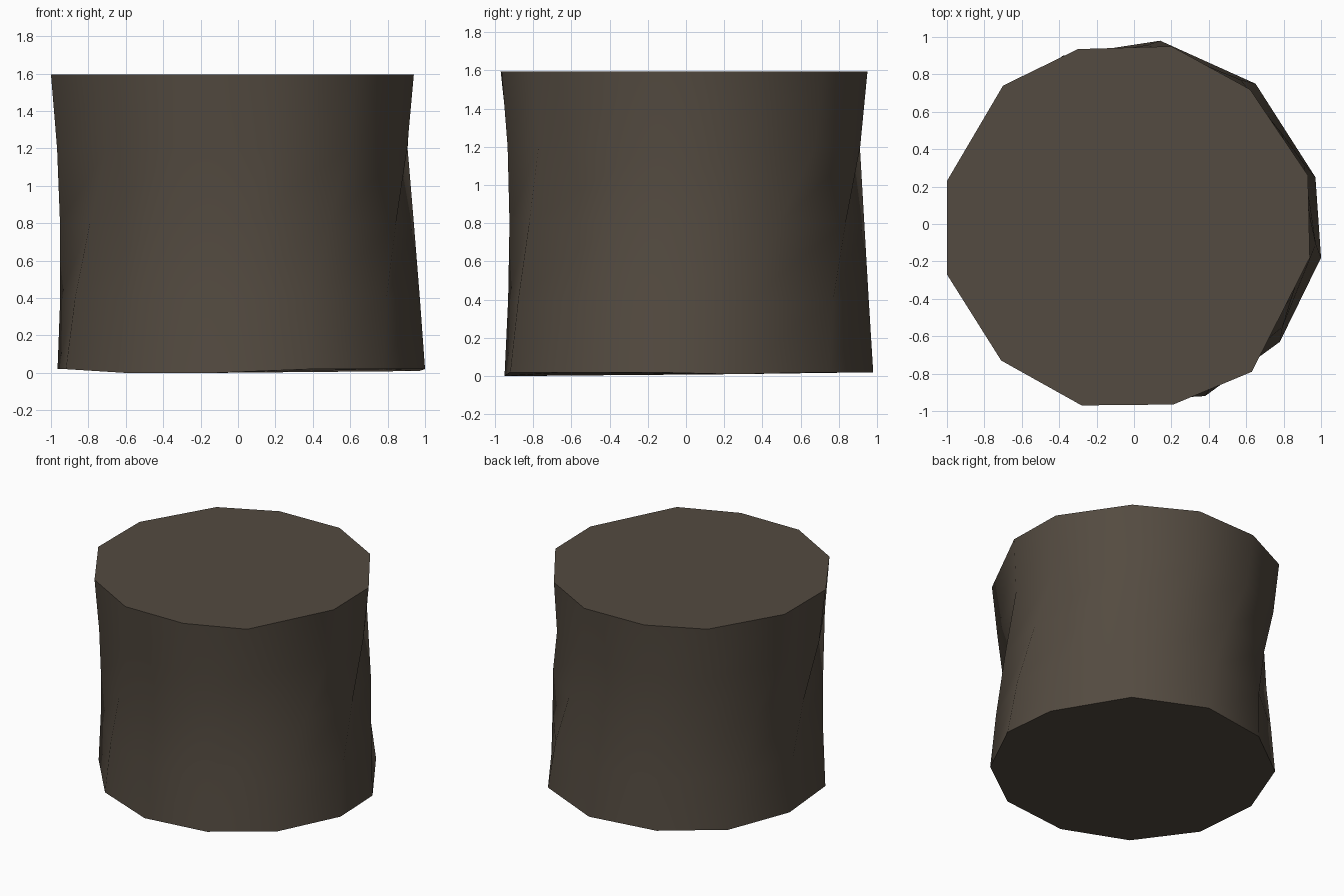
import bpy, bmesh, math

if "Cube" in bpy.data.objects:
    bpy.data.objects.remove(bpy.data.objects["Cube"])

# Colour
bark = bpy.data.materials.new("dark brown")
bark.diffuse_color = (0.088, 0.070, 0.052, 1)
bark.use_nodes = True
bark.node_tree.nodes["Principled BSDF"].inputs["Base Color"].default_value = bark.diffuse_color

# Corner points of the top and bottom outlines, in matching order
top = [(0.21, -0.965), (0.63, -0.79), (0.94, -0.18), (0.93, 0.26),
       (0.62, 0.72), (0.2, 0.95), (-0.3, 0.935), (-0.7, 0.74),
       (-1.0, 0.23), (-1.0, -0.27), (-0.71, -0.73), (-0.28, -0.97)]
bottom = [(-0.13, -0.95), (0.38, -0.92), (0.78, -0.63), (1.0, -0.18),
          (0.97, 0.25), (0.65, 0.75), (0.14, 0.98), (-0.38, 0.9),
          (-0.78, 0.6), (-0.965, 0.12), (-0.92, -0.38), (-0.6, -0.76)]
bottom_z = [0.0, 0.02, 0.02, 0.02, 0.01, 0.02, 0.02, 0.02, 0.02, 0.02, 0.02, 0.0]

# Rings: height, twist from top (0) to bottom (1), narrowing at the waist
rings = [(0.0, 1.0, 1.0), (0.4, 0.85, 0.97), (0.8, 0.5, 0.95),
         (1.2, 0.06, 0.965), (1.595, 0.0, 1.0)]


def blend(a, b, t):
    """Blend two outline points by angle and radius."""
    a0, a1 = math.atan2(a[1], a[0]), math.atan2(b[1], b[0])
    turn = (a1 - a0 + math.pi) % (2 * math.pi) - math.pi
    r = math.hypot(*a) * (1 - t) + math.hypot(*b) * t
    ang = a0 + turn * t
    return r * math.cos(ang), r * math.sin(ang)


# Twisted, waisted stump
bm = bmesh.new()
loops = []
for z, t, s in rings:
    loop = []
    for i in range(12):
        x, y = blend(top[i], bottom[i], t)
        loop.append(bm.verts.new((x * s, y * s, z if z else bottom_z[i])))
    loops.append(loop)
for lo, hi in zip(loops, loops[1:]):
    for i in range(12):
        j = (i + 1) % 12
        bm.faces.new((lo[i], lo[j], hi[j], hi[i]))
bm.faces.new(loops[-1])
bm.faces.new(loops[0][::-1])
bmesh.ops.recalc_face_normals(bm, faces=bm.faces)

mesh = bpy.data.meshes.new("stump")
bm.to_mesh(mesh)
bm.free()
mesh.materials.append(bark)
stump = bpy.data.objects.new("stump", mesh)
bpy.context.collection.objects.link(stump)

# Smooth sides with crisp cap edges
bpy.context.view_layer.objects.active = stump
stump.select_set(True)
bpy.ops.object.shade_smooth_by_angle(angle=math.radians(50))
